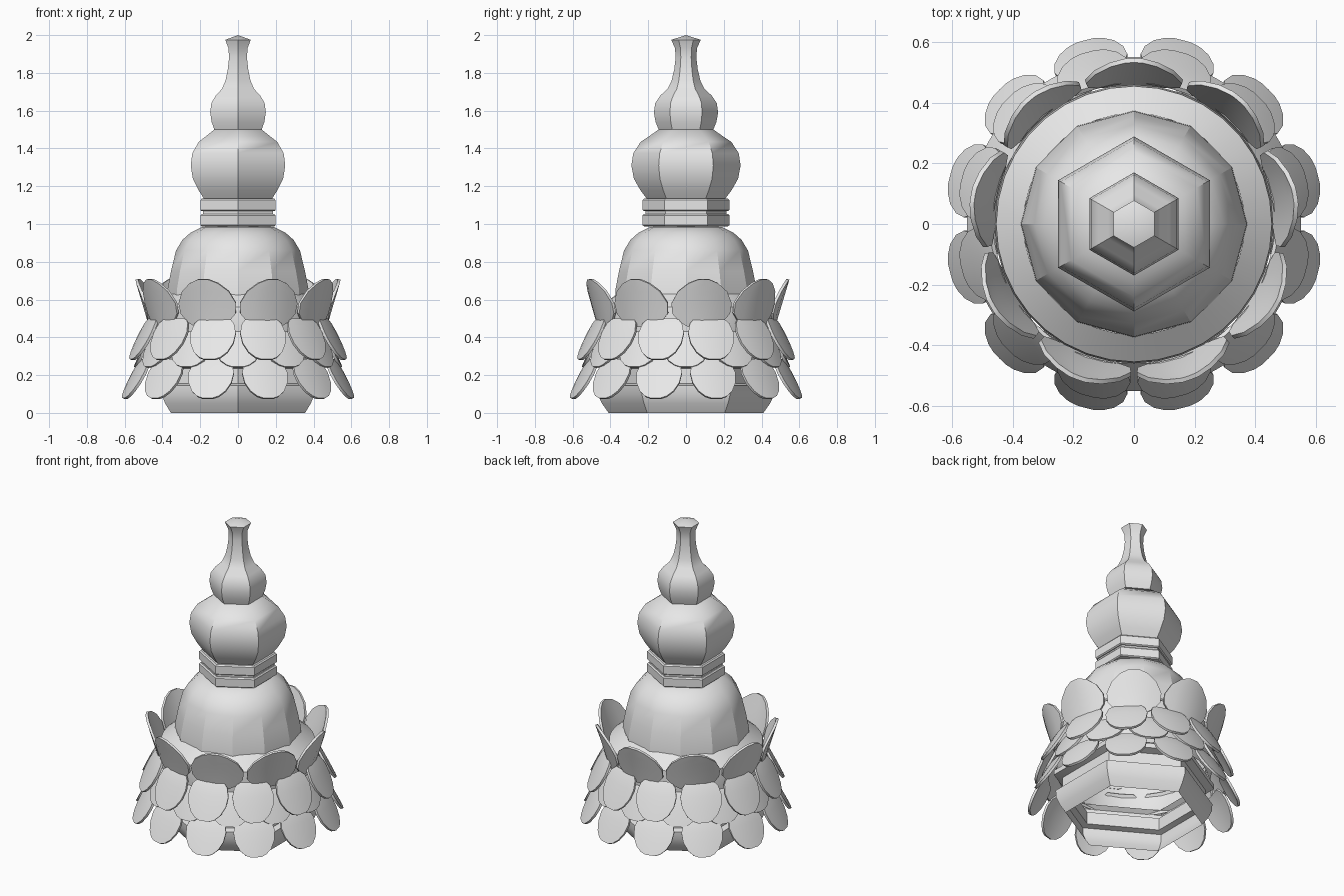
import bpy
import bmesh
from math import sin, cos, pi, radians

cube = bpy.data.objects.get("Cube")
if cube:
    bpy.data.objects.remove(cube, do_unlink=True)

stone = bpy.data.materials.new("grey_stone")
stone.use_nodes = True
stone.diffuse_color = (0.8, 0.8, 0.8, 1)
stone.node_tree.nodes["Principled BSDF"].inputs["Base Color"].default_value = (0.8, 0.8, 0.8, 1)


def finish(bm, name, sharp):
    """Turn a bmesh into a smooth-shaded object that keeps its sharp edges."""
    mesh = bpy.data.meshes.new(name)
    bm.to_mesh(mesh)
    bm.free()
    mesh.materials.append(stone)
    mesh.shade_smooth()
    mesh.set_sharp_from_angle(angle=radians(sharp))
    obj = bpy.data.objects.new(name, mesh)
    bpy.context.collection.objects.link(obj)


def lathe(name, profile, sides, sharp=30):
    """Revolve (radius, height) points, with a corner on the y axis."""
    bm = bmesh.new()
    rings = []
    for r, z in profile:
        angles = [pi / 2 + 2 * pi * i / sides for i in range(sides)]
        rings.append([bm.verts.new((r * cos(a), r * sin(a), z)) for a in angles])
    for low, high in zip(rings, rings[1:]):
        for i in range(sides):
            j = (i + 1) % sides
            bm.faces.new((low[i], low[j], high[j], high[i]))
    bmesh.ops.remove_doubles(bm, verts=bm.verts, dist=0.0001)
    finish(bm, name, sharp)


def petal_row(name, count, start, outline, root, tip, cup, bend):
    """Ring of cupped petals; outline holds (fraction of length, half width)."""
    bm = bmesh.new()
    columns = [-1, -0.6, 0, 0.6, 1]
    for k in range(count):
        a = radians(start) + 2 * pi * k / count
        grid = []
        for t, half in outline:
            radius = root[0] + (tip[0] - root[0]) * t ** bend
            z = root[1] + (tip[1] - root[1]) * t
            line = []
            for u in columns:
                side = u * half
                out = radius - cup * (side / 0.12) ** 2
                line.append(bm.verts.new((out * cos(a) - side * sin(a),
                                          out * sin(a) + side * cos(a), z)))
            grid.append(line)
        for low, high in zip(grid, grid[1:]):
            for i in range(len(columns) - 1):
                bm.faces.new((low[i], low[i + 1], high[i + 1], high[i]))
    bmesh.ops.recalc_face_normals(bm, faces=bm.faces)
    bmesh.ops.solidify(bm, geom=bm.faces[:], thickness=0.015)
    bmesh.ops.recalc_face_normals(bm, faces=bm.faces)
    finish(bm, name, 35)


# Hexagonal foot, open underneath, with a recessed band
lathe("foot", [(0.41, 0), (0.445, 0.05), (0.468, 0.1), (0.47, 0.145), (0.43, 0.155),
               (0.43, 0.235), (0.48, 0.25), (0.48, 0.28), (0.45, 0.3)], 6)

# Round core that carries the petals
lathe("petal_core", [(0.44, 0.27), (0.46, 0.32), (0.46, 0.5), (0.455, 0.56), (0.365, 0.63)], 36)

# Twelve-sided dome
lathe("dome", [(0.375, 0.6), (0.372, 0.66), (0.355, 0.75), (0.328, 0.86), (0.295, 0.915),
               (0.25, 0.955), (0.19, 0.985), (0, 0.99)], 12, 28)

# Two hexagonal collars with a groove between them
for name, z in (("lower_collar", 0.988), ("upper_collar", 1.068)):
    lathe(name, [(0, z), (0.222, z), (0.23, z + 0.006), (0.23, z + 0.058),
                 (0.222, z + 0.066), (0, z + 0.066)], 6)
lathe("collar_groove", [(0.215, 1.03), (0.215, 1.09)], 6)

# Hexagonal bulb
lathe("large_bulb", [(0, 1.13), (0.205, 1.13), (0.242, 1.18), (0.276, 1.24), (0.289, 1.31),
                     (0.279, 1.375), (0.24, 1.435), (0.195, 1.465), (0.145, 1.5), (0, 1.5)], 6, 40)

# Slender finial above the bulb
lathe("finial", [(0, 1.495), (0.143, 1.495), (0.161, 1.54), (0.17, 1.59), (0.163, 1.64),
                 (0.136, 1.68), (0.098, 1.715), (0.076, 1.76), (0.062, 1.82), (0.055, 1.88),
                 (0.058, 1.93), (0.078, 1.975), (0, 2)], 6, 40)

# Upright crown petals and three rows of hanging petals
crown = [(0, 0.07), (0.1, 0.115), (0.28, 0.155), (0.5, 0.162), (0.75, 0.132), (0.92, 0.08), (1, 0.03)]
hanging = [(0, 0.08), (0.12, 0.108), (0.35, 0.124), (0.6, 0.118), (0.82, 0.093), (0.95, 0.06), (1, 0.03)]
petal_row("crown_petals", 9, 90, crown, (0.472, 0.455), (0.547, 0.705), 0.018, 1)
petal_row("upper_petals", 12, 15, hanging, (0.475, 0.5), (0.588, 0.285), 0.012, 0.85)
petal_row("middle_petals", 12, 0, hanging, (0.46, 0.43), (0.552, 0.245), 0.012, 0.85)
petal_row("lower_petals", 12, 15, hanging, (0.515, 0.285), (0.628, 0.08), 0.012, 0.85)
